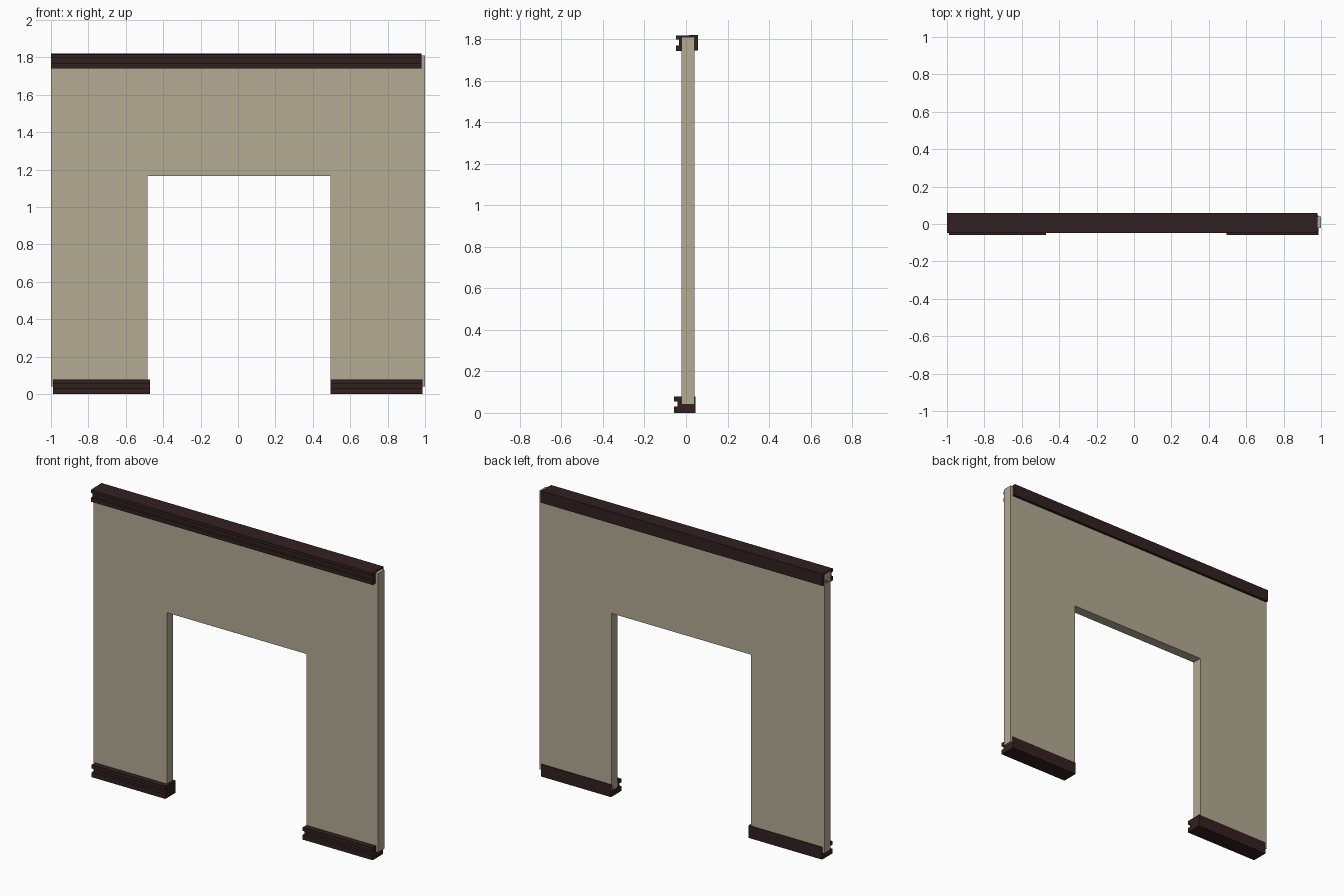
import bpy, bmesh

if "Cube" in bpy.data.objects:
    bpy.data.objects.remove(bpy.data.objects["Cube"])


def material(name, rgb):
    m = bpy.data.materials.new(name)
    m.diffuse_color = (*rgb, 1)
    m.use_nodes = True
    m.node_tree.nodes["Principled BSDF"].inputs["Base Color"].default_value = m.diffuse_color
    return m


PLASTER = material("beige plaster", (0.445, 0.405, 0.287))
WOOD = material("dark wood", (0.032, 0.0145, 0.0145))


def prism(name, outline, vector, mat):
    """Extrude a flat outline along a vector into a closed solid."""
    bm = bmesh.new()
    face = bm.faces.new([bm.verts.new(p) for p in outline])
    new = bmesh.ops.extrude_face_region(bm, geom=[face])["geom"]
    bmesh.ops.translate(bm, vec=vector,
                        verts=[v for v in new if isinstance(v, bmesh.types.BMVert)])
    bmesh.ops.recalc_face_normals(bm, faces=bm.faces)
    me = bpy.data.meshes.new(name)
    bm.to_mesh(me)
    bm.free()
    me.materials.append(mat)
    ob = bpy.data.objects.new(name, me)
    bpy.context.collection.objects.link(ob)
    return ob


def trim(name, x0, x1, profile):
    """Sweep a (y, z) moulding profile between two x positions."""
    return prism(name, [(x0, y, z) for y, z in profile], (x1 - x0, 0, 0), WOOD)


# wall panel with a doorway
arch = [(-1, 0.04), (-1, 1.81), (1, 1.81), (1, 0.04),
        (0.495, 0.04), (0.495, 1.165), (-0.485, 1.165), (-0.485, 0.04)]
prism("wall", [(x, -0.022, z) for x, z in arch], (0, 0.063, 0), PLASTER)

# grooved top rail
trim("top_rail", -1.0, 0.98,
     [(0.058, 1.745), (0.058, 1.82), (-0.048, 1.816), (-0.048, 1.797),
      (-0.033, 1.797), (-0.033, 1.768), (-0.048, 1.768), (-0.048, 1.742),
      (-0.01, 1.742), (-0.01, 1.745)])

# grooved skirting on either side of the doorway
skirting = [(0.046, 0), (0.046, 0.078), (-0.058, 0.078), (-0.058, 0.055),
            (-0.04, 0.055), (-0.04, 0.03), (-0.058, 0.03), (-0.058, 0)]
for side, x0, x1 in (("left", -0.988, -0.47), ("right", 0.495, 0.986)):
    trim(f"skirting_{side}", x0, x1, skirting)
